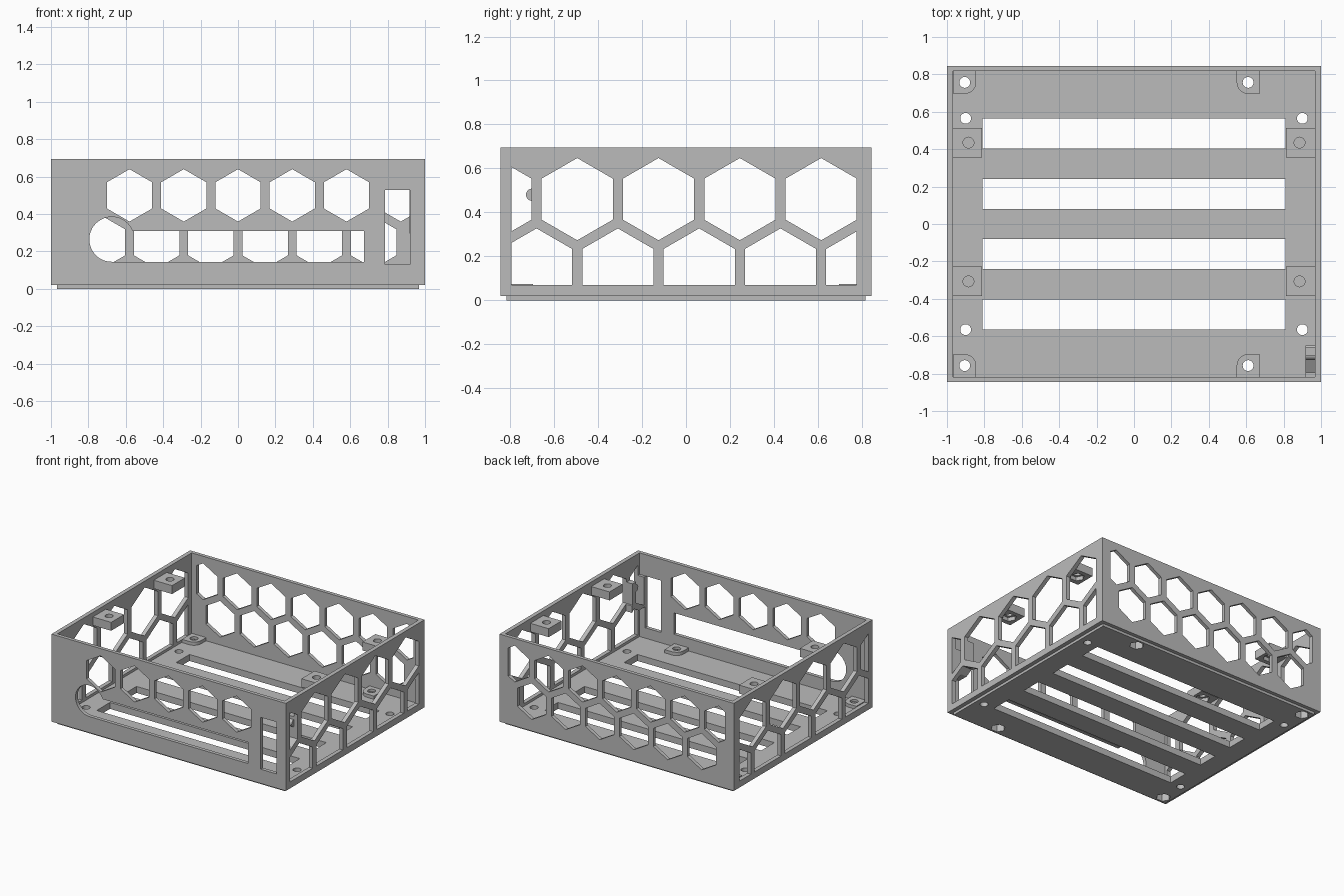
import bpy, bmesh, math

old = bpy.data.objects.get("Cube")
if old:
    bpy.data.objects.remove(old, do_unlink=True)

grey = bpy.data.materials.new("plain_grey")
grey.use_nodes = True
COLOUR = (0.5, 0.5, 0.5, 1)
grey.diffuse_color = COLOUR
for node in grey.node_tree.nodes:
    if node.type == 'BSDF_PRINCIPLED':
        node.inputs["Base Color"].default_value = COLOUR

# Main dimensions
X, Y, TOP, LIP = 1.0, 0.845, 0.695, 0.02
IX, IY = 0.968, 0.817
FLOOR, LUG = 0.05, 0.075


def rect(u0, u1, v0, v1):
    return [(u0, v0), (u1, v0), (u1, v1), (u0, v1)]


def ngon(u, v, r, n, turn=0.0):
    return [(u + r * math.cos(turn + math.tau * i / n),
             v + r * math.sin(turn + math.tau * i / n)) for i in range(n)]


def clip(poly, axis, limit, sign):
    """Keep the part of a convex polygon where sign * coord >= sign * limit."""
    out = []
    for p, q in zip(poly, poly[1:] + poly[:1]):
        dp, dq = sign * (p[axis] - limit), sign * (q[axis] - limit)
        if dp >= 0:
            out.append(p)
        if dp * dq < 0:
            t = dp / (dp - dq)
            out.append((p[0] + t * (q[0] - p[0]), p[1] + t * (q[1] - p[1])))
    return out


def prisms(name, polys, axis, a, b):
    """One object holding every outline extruded along an axis from a to b."""
    place = {'x': lambda u, v, d: (d, u, v),
             'y': lambda u, v, d: (u, d, v),
             'z': lambda u, v, d: (u, v, d)}[axis]
    bm = bmesh.new()
    for poly in polys:
        low = [bm.verts.new(place(u, v, a)) for u, v in poly]
        high = [bm.verts.new(place(u, v, b)) for u, v in poly]
        bm.faces.new(low)
        bm.faces.new(high)
        for i in range(len(poly)):
            j = (i + 1) % len(poly)
            bm.faces.new((low[i], low[j], high[j], high[i]))
    bmesh.ops.recalc_face_normals(bm, faces=bm.faces)
    mesh = bpy.data.meshes.new(name)
    bm.to_mesh(mesh)
    bm.free()
    mesh.materials.append(grey)
    obj = bpy.data.objects.new(name, mesh)
    bpy.context.collection.objects.link(obj)
    return obj


def cut(obj, polys, axis, a, b):
    cutter = prisms("cutter", polys, axis, a, b)
    cutter.hide_render = True
    mod = obj.modifiers.new("cut", 'BOOLEAN')
    mod.operation, mod.solver, mod.object = 'DIFFERENCE', 'EXACT', cutter
    bpy.context.view_layer.objects.active = obj
    bpy.ops.object.modifier_apply(modifier=mod.name)
    bpy.data.objects.remove(cutter, do_unlink=True)


def honeycomb(r, rows, u0, u1, v0):
    """Upright hexagons in rows of (first centre, step, count, height), trimmed to a frame."""
    cells = []
    for first, step, count, height in rows:
        for i in range(count):
            cell = ngon(first + step * i, height, r, 6, math.pi / 6)
            for axis, limit, sign in ((0, u0, 1), (0, u1, -1), (1, v0, 1)):
                cell = clip(cell, axis, limit, sign)
            cells.append(cell)
    return cells


# Floor with four long slots and plain holes
floor = prisms("floor", [rect(-IX, IX, -IY, IY)], 'z', 0, FLOOR)
slots = [rect(-0.81, 0.81, s * 0.08, s * 0.24) for s in (-1, 1)]
slots += [rect(-0.81, 0.81, s * 0.403, s * 0.565) for s in (-1, 1)]
cut(floor, slots, 'z', -0.1, 0.2)
cut(floor, [ngon(sx * 0.9, sy * 0.565, 0.029, 24) for sx in (-1, 1) for sy in (-1, 1)],
    'z', -0.1, 0.2)

# Mounting lugs on the floor, with screw holes and nut pockets underneath
H = 0.061
arc = [(H * math.cos(math.pi * i / 16), H * math.sin(math.pi * i / 16)) for i in range(9)]
outline = arc + [(-H, H), (-H, -H), (H, -H)]
for label, lx, sx in (("right", 0.61, -1), ("left", -0.905, 1)):
    for end, sy in (("front", 1), ("back", -1)):
        ly = -sy * 0.757
        lug = prisms(f"{end}_{label}_lug", [[(lx + sx * u, ly + sy * v) for u, v in outline]],
                     'z', FLOOR, LUG)
        for part in (floor, lug):
            cut(part, [ngon(lx, ly, 0.029, 24)], 'z', -0.1, 0.2)
            cut(part, [ngon(lx, ly, 0.052, 6)], 'z', -0.1, 0.055)

# Front wall: hexagon row, cable slot with round end, tall window
front = prisms("front_wall", [rect(-X, X, LIP, TOP)], 'y', -Y, -IY)
cut(front, honeycomb(0.14, [(-0.58, 0.29, 5, 0.5)], -X, X, 0), 'y', -1, -0.7)
cut(front, [rect(-0.675, 0.675, 0.145, 0.31)], 'y', -1, -0.7)
cut(front, [ngon(-0.675, 0.265, 0.12, 48)], 'y', -1, -0.7)
cut(front, [rect(0.785, 0.92, 0.13, 0.53)], 'y', -1, -0.7)

# Back wall: two staggered hexagon rows
back = prisms("back_wall", [rect(-X, X, LIP, TOP)], 'y', IY, Y)
cut(back, honeycomb(0.14, [(-0.87, 0.29, 7, 0.5), (-0.725, 0.29, 6, 0.249)],
                    -0.925, 0.925, 0.07), 'y', 0.7, 1)

# Side walls with larger hexagons, and the raised screw tabs
cells = honeycomb(0.187, [(-0.865, 0.37, 5, 0.46), (-0.68, 0.37, 5, 0.14)], -0.795, 0.775, 0.07)
for label, s in (("right", 1), ("left", -1)):
    wall = prisms(label + "_wall", [rect(-IY, IY, LIP, TOP)], 'x', s * IX, s * X)
    cut(wall, cells, 'x', s * 0.85, s * 1.1)
    for place, y in (("back", 0.435), ("front", -0.307)):
        x0, x1 = sorted((s * 0.812, s * IX))
        tab = prisms(f"{place}_{label}_tab", [rect(x0, x1, y - 0.079, y + 0.079)],
                     'z', 0.595, 0.66)
        cut(tab, [ngon(s * 0.885, y, 0.029, 24)], 'z', 0.5, 0.8)
        cut(tab, [ngon(s * 0.885, y, 0.052, 6)], 'z', 0.5, 0.625)

# Bracket beside the window, following the hexagon struts, with a small knob
bracket = prisms("window_bracket", [rect(-IY, -0.65, 0.295, 0.53)], 'x', 0.917, IX)
cut(bracket, cells, 'x', 0.85, 1.1)
prisms("bracket_knob", [ngon(-0.7, 0.48, 0.028, 24)], 'x', 0.917, IX)
